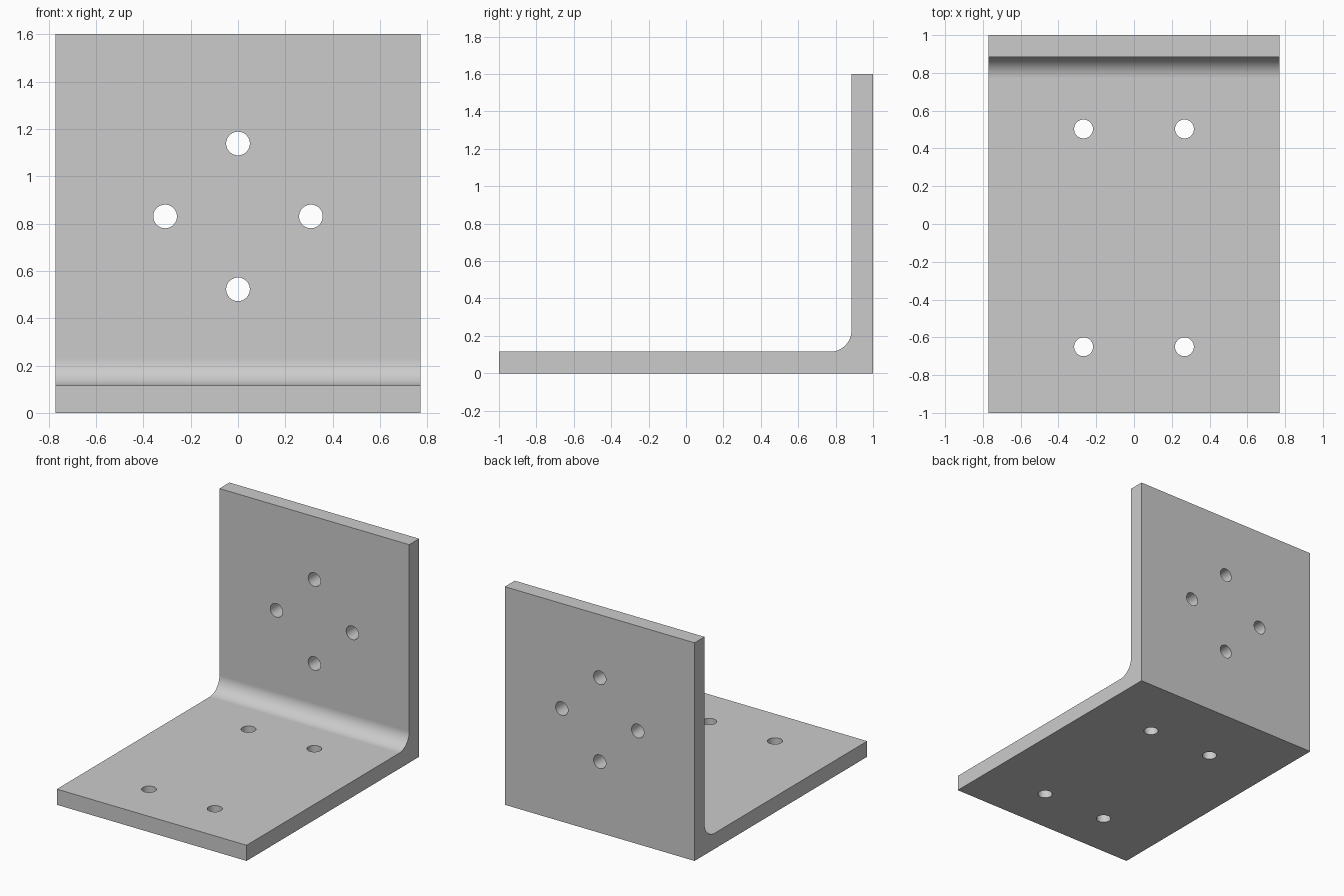
import bpy, bmesh
from math import radians, sin, cos, pi

if "Cube" in bpy.data.objects:
    bpy.data.objects.remove(bpy.data.objects["Cube"], do_unlink=True)

HALF_W, HEIGHT, THICK, FILLET, HOLE_R = 0.77, 1.6, 0.115, 0.115, 0.05

steel = bpy.data.materials.new("grey steel")
steel.use_nodes = True
GREY = (0.6, 0.6, 0.6, 1)
steel.diffuse_color = GREY
steel.node_tree.nodes["Principled BSDF"].inputs["Base Color"].default_value = GREY


def new_object(name, bm):
    bmesh.ops.recalc_face_normals(bm, faces=bm.faces)
    mesh = bpy.data.meshes.new(name)
    bm.to_mesh(mesh)
    bm.free()
    mesh.materials.append(steel)
    obj = bpy.data.objects.new(name, mesh)
    bpy.context.collection.objects.link(obj)
    return obj


# L-shaped side profile with a rounded inner corner, extruded across the width
cy, cz = 1 - THICK - FILLET, THICK + FILLET
arc = [(cy + FILLET * sin(a), cz - FILLET * cos(a))
       for a in (i * pi / 2 / 16 for i in range(17))]
profile = [(1, HEIGHT), (1, 0), (-1, 0), (-1, THICK), *arc, (1 - THICK, HEIGHT)]
bm = bmesh.new()
side = bm.faces.new([bm.verts.new((-HALF_W, y, z)) for y, z in profile])
grown = bmesh.ops.extrude_face_region(bm, geom=[side])["geom"]
bmesh.ops.translate(bm, vec=(2 * HALF_W, 0, 0),
                    verts=[v for v in grown if isinstance(v, bmesh.types.BMVert)])
bracket = new_object("angle_bracket", bm)

# Bolt holes: a diamond in the upright plate, a rectangle in the base plate
wall_holes = [(x, 1, z) for x, z in ((0, 1.138), (0, 0.522), (-0.308, 0.83), (0.308, 0.83))]
base_holes = [(x, y, 0) for x in (-0.267, 0.267) for y in (0.503, -0.65)]
bm = bmesh.new()
for holes, tilt in ((wall_holes, pi / 2), (base_holes, 0)):
    for spot in holes:
        made = bmesh.ops.create_cone(bm, cap_ends=True, segments=48, radius1=HOLE_R,
                                     radius2=HOLE_R, depth=0.4)["verts"]
        if tilt:
            for v in made:
                v.co.y, v.co.z = -v.co.z, v.co.y
        bmesh.ops.translate(bm, vec=spot, verts=made)
cutter = new_object("hole_cutter", bm)
cutter.hide_render = True

cut = bracket.modifiers.new("bolt_holes", "BOOLEAN")
cut.operation, cut.solver, cut.object = "DIFFERENCE", "EXACT", cutter
bpy.ops.object.select_all(action="DESELECT")
bracket.select_set(True)
bpy.context.view_layer.objects.active = bracket
bpy.ops.object.modifier_apply(modifier=cut.name)
bpy.data.objects.remove(cutter, do_unlink=True)

# Smooth fillet and holes, crisp plate edges, flat plate faces
bpy.ops.object.shade_smooth_by_angle(angle=radians(30))
weighted = bracket.modifiers.new("flat_plates", "WEIGHTED_NORMAL")
weighted.keep_sharp = True
